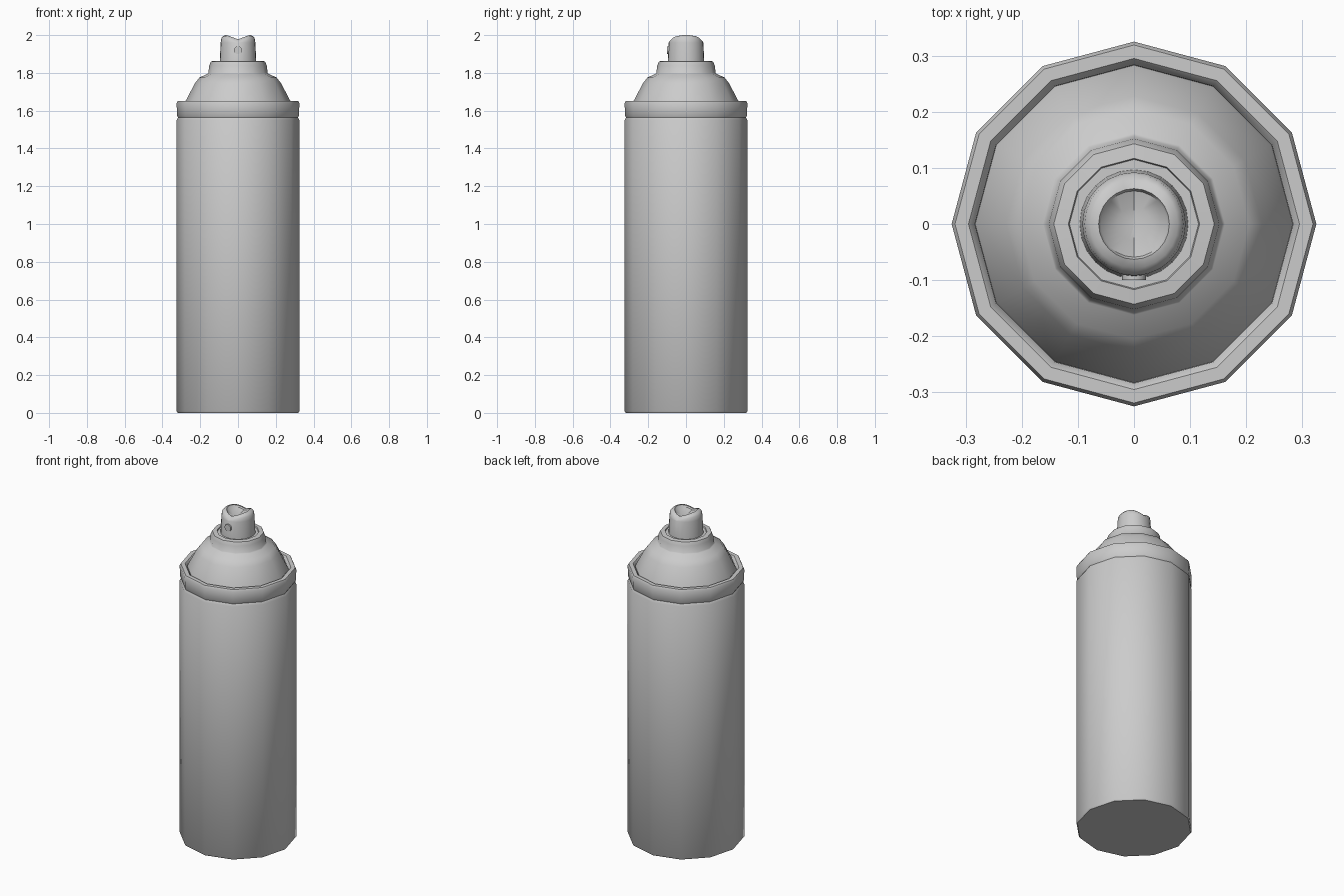
import bpy, bmesh, math
from mathutils import Matrix

old = bpy.data.objects.get("Cube")
if old:
    bpy.data.objects.remove(old, do_unlink=True)

grey = bpy.data.materials.new("light grey")
grey.use_nodes = True
colour = (0.6, 0.6, 0.6, 1)
grey.diffuse_color = colour
grey.node_tree.nodes["Principled BSDF"].inputs["Base Color"].default_value = colour


def finish(name, bm, angle=40):
    bmesh.ops.recalc_face_normals(bm, faces=bm.faces)
    mesh = bpy.data.meshes.new(name)
    bm.to_mesh(mesh)
    bm.free()
    mesh.materials.append(grey)
    obj = bpy.data.objects.new(name, mesh)
    bpy.context.collection.objects.link(obj)
    bpy.ops.object.select_all(action="DESELECT")
    obj.select_set(True)
    bpy.context.view_layer.objects.active = obj
    bpy.ops.object.shade_smooth_by_angle(angle=math.radians(angle))
    return obj


def lathe(profile, sides=12):
    """Turn a list of (radius, height) into a closed solid."""
    bm = bmesh.new()
    rings = []
    for r, z in profile:
        turns = [2 * math.pi * i / sides for i in range(sides)]
        rings.append([bm.verts.new((r * math.cos(a), r * math.sin(a), z)) for a in turns])
    for low, high in zip(rings, rings[1:]):
        for i in range(sides):
            j = (i + 1) % sides
            bm.faces.new((low[i], low[j], high[j], high[i]))
    bm.faces.new(rings[0])
    bm.faces.new(rings[-1])
    return bm


# Can body with a small rolled bottom edge
finish("can_body", lathe([(0.319, 0), (0.325, 0.008), (0.325, 1.55), (0.316, 1.565)]))

# Rolled rim at the shoulder
finish("shoulder_rim", lathe([(0.312, 1.555), (0.323, 1.575), (0.325, 1.64), (0.319, 1.652),
                              (0.295, 1.652), (0.284, 1.64), (0.282, 1.625)]))

# Domed top and valve cup
finish("dome", lathe([(0.287, 1.62), (0.278, 1.65), (0.228, 1.745), (0.205, 1.775),
                      (0.162, 1.795), (0.157, 1.80), (0.152, 1.84), (0.143, 1.861),
                      (0.117, 1.864), (0.115, 1.857), (0.09, 1.857)]))

# Spray button, with a finger groove running front to back across its top
bm = lathe([(0.097, 1.85), (0.092, 1.96), (0.088, 1.984), (0.078, 1.995),
            (0.063, 2.0), (0.059, 1.992), (0.03, 1.985), (0.004, 1.985)], 24)
for v in bm.verts:
    if v.co.z > 1.97:
        v.co.z -= 0.022 * max(0, 1 - abs(v.co.x) / 0.06)
finish("spray_button", bm)

# Round spray nozzle on the front of the button
bm = bmesh.new()
bmesh.ops.create_cone(bm, cap_ends=True, segments=16, radius1=0.021, radius2=0.021, depth=0.014,
                      matrix=Matrix.Translation((0, -0.093, 1.92)) @ Matrix.Rotation(math.pi / 2, 4, "X"))
finish("nozzle", bm)
